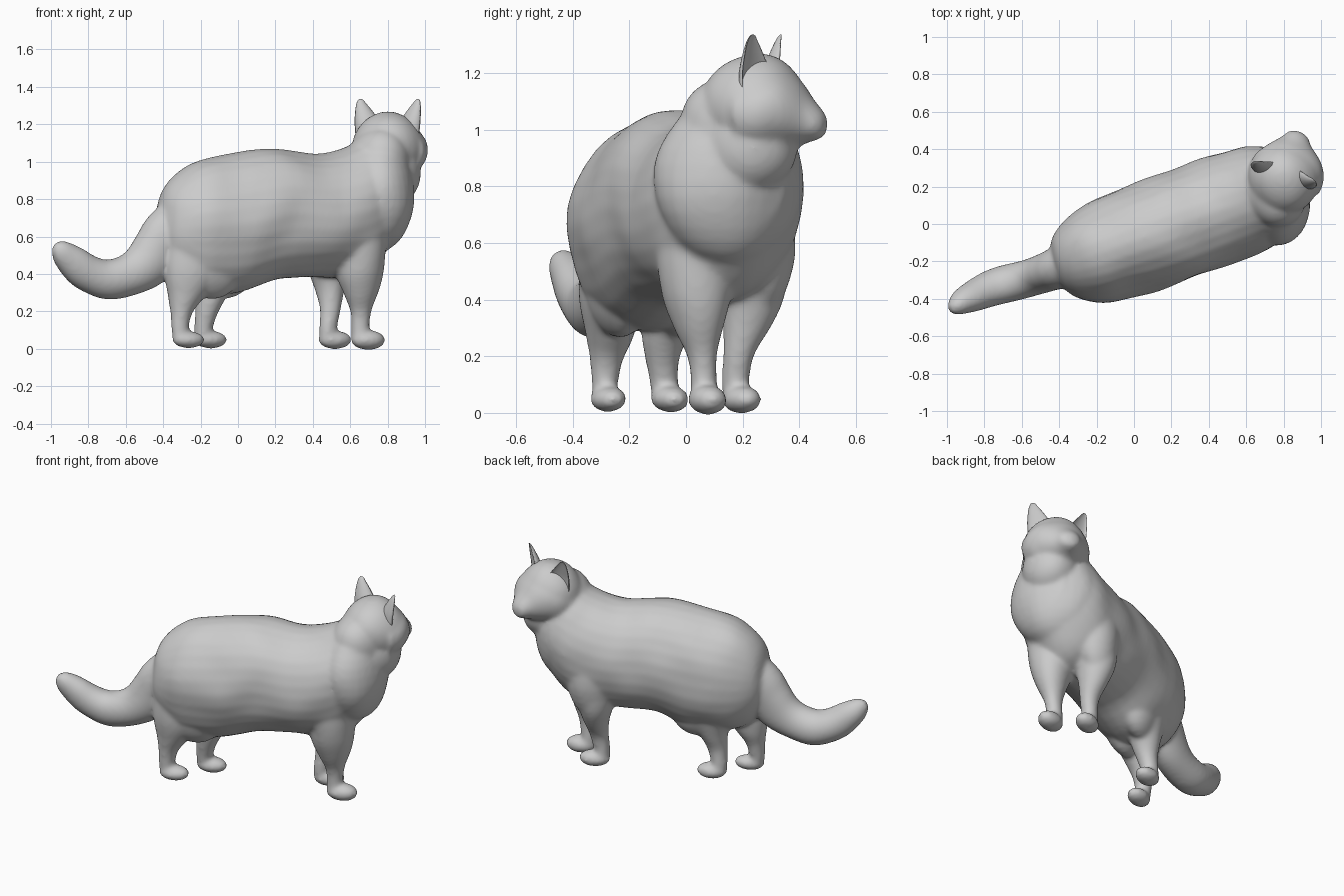
import bpy, bmesh, math
from mathutils import Vector, Matrix

if "Cube" in bpy.data.objects:
    bpy.data.objects.remove(bpy.data.objects["Cube"])

UP = Vector((0, 0, 1))
D = Vector((math.cos(math.radians(20)), math.sin(math.radians(20)), 0))  # body heading
N = Vector((-D.y, D.x, 0))                                             # body sideways
F = Vector((0.31, 0.95, 0)).normalized()                               # head facing
L = Vector((F.y, -F.x, 0))                                             # head sideways


def smooth_rows(rows, steps=4):
    """Catmull-Rom interpolation of rows of numbers."""
    out = []
    for i in range(len(rows) - 1):
        a, b, c, d = (rows[max(0, min(len(rows) - 1, k))] for k in (i - 1, i, i + 1, i + 2))
        for s in range(steps):
            t = s / steps
            out.append([0.5 * (2 * q + (r - p) * t + (2 * p - 5 * q + 4 * r - w) * t * t
                        + (3 * q - p - 3 * r + w) * t ** 3) for p, q, r, w in zip(a, b, c, d)])
    out.append(list(rows[-1]))
    return out


def loft(bm, rings, seg=28, hollow=1.0):
    """Skin through rings (centre, side axis, depth axis); hollow < 0 cups the front."""
    loops = []
    for c, u, v in rings:
        loop = []
        for k in range(seg):
            a = math.tau * k / seg
            s = math.sin(a)
            loop.append(bm.verts.new(c + u * math.cos(a) + v * (s * hollow if s > 0 else s)))
        loops.append(loop)
    for p, q in zip(loops, loops[1:]):
        for k in range(seg):
            bm.faces.new((p[k], p[(k + 1) % seg], q[(k + 1) % seg], q[k]))
    bm.faces.new(loops[0][::-1])
    bm.faces.new(loops[-1])


def ball(bm, centre, fwd, side, r):
    """Ellipsoid with radii r along fwd, side and up."""
    m = Matrix((fwd * r[0], side * r[1], UP * r[2])).transposed().to_4x4()
    m.translation = Vector(centre)
    bmesh.ops.create_uvsphere(bm, u_segments=28, v_segments=16, radius=1, matrix=m)


def finish(bm, name):
    bmesh.ops.recalc_face_normals(bm, faces=bm.faces)
    for f in bm.faces:
        f.smooth = True
    me = bpy.data.meshes.new(name)
    bm.to_mesh(me)
    bm.free()
    ob = bpy.data.objects.new(name, me)
    bpy.context.collection.objects.link(ob)
    return ob


bm = bmesh.new()

# Torso: x of centre, top, bottom, half width
torso = [(-.41, .76, .50, .11), (-.38, .86, .43, .17), (-.31, .945, .35, .225), (-.2, 1.01, .30, .265),
         (0, 1.05, .305, .288), (.2, 1.065, .375, .293), (.4, 1.04, .385, .293), (.55, 1.065, .385, .285),
         (.68, 1.12, .42, .27), (.8, 1.12, .55, .215), (.88, 1.03, .66, .14)]
loft(bm, [(Vector((x, .36 * x - .09, (t + b) / 2)), N * w, UP * ((t - b) / 2))
          for x, t, b, w in smooth_rows(torso)])

# Tail: x, y, z, half width, half depth
tail = [(-.26, -.18, .72, .13, .13), (-.36, -.215, .61, .12, .15), (-.43, -.24, .52, .107, .138),
        (-.51, -.268, .437, .103, .124), (-.6, -.298, .387, .10, .112), (-.71, -.33, .37, .096, .102),
        (-.81, -.365, .405, .09, .095), (-.90, -.405, .475, .078, .085),
        (-.955, -.44, .525, .056, .064), (-.99, -.455, .545, .025, .028)]
rows = smooth_rows(tail)
rings = []
for i, (x, y, z, w, h) in enumerate(rows):
    t = (Vector(rows[min(i + 1, len(rows) - 1)][:3]) - Vector(rows[max(i - 1, 0)][:3])).normalized()
    side = (N - t * N.dot(t)).normalized()
    rings.append((Vector((x, y, z)), side * w, t.cross(side) * h))
loft(bm, rings)

# Legs: x, y, z, radius along body, radius across body
front_near = [(.65, .03, .6, .15, .14), (.65, .035, .42, .13, .12), (.66, .048, .3, .092, .082),
              (.66, .06, .2, .058, .053), (.653, .064, .1, .047, .047), (.66, .064, .03, .05, .05)]
front_far = [(.49, .24, .6, .14, .13), (.49, .23, .42, .105, .115), (.495, .212, .3, .078, .083),
             (.495, .187, .2, .056, .055), (.482, .178, .1, .047, .047), (.485, .185, .03, .05, .05)]
hind_near = [(-.21, -.25, .58, .18, .12), (-.23, -.26, .42, .16, .11), (-.275, -.272, .28, .095, .083),
             (-.30, -.283, .19, .056, .056), (-.308, -.287, .1, .047, .047), (-.30, -.288, .03, .05, .05)]
hind_far = [(-.11, -.04, .58, .18, .12), (-.125, -.045, .42, .155, .11), (-.15, -.068, .28, .085, .085),
            (-.168, -.08, .19, .056, .056), (-.183, -.075, .1, .047, .047), (-.18, -.07, .03, .05, .05)]
for leg in (front_near, front_far, hind_near, hind_far):
    loft(bm, [(Vector((x, y, z)), D * a, N * b) for x, y, z, a, b in smooth_rows(leg)])
    foot = Vector(leg[-1][:3]) + D * .036
    ball(bm, (foot.x, foot.y, .048), D, N, (.092, .063, .049))

# Thighs and shoulders
for x, y in ((-.14, -.235), (-.08, -.03)):
    ball(bm, (x, y, .54), D, N, (.21, .12, .27))
for x, y in ((.64, .03), (.5, .26)):
    ball(bm, (x, y, .62), D, N, (.15, .12, .27))

# Ruff, throat, neck and skull
ball(bm, (.735, .15, .82), D, N, (.195, .27, .30))
ball(bm, (.815, .215, .94), F, L, (.185, .155, .17))
ball(bm, (.75, .17, 1.0), D, N, (.16, .2, .185))
ball(bm, (.80, .245, 1.085), F, L, (.185, .19, .18))

# Face narrowing to the nose: distance ahead, height of centre, half width, half height
face = [(-.02, 1.06, .198, .15), (.06, 1.06, .193, .155), (.12, 1.065, .163, .14), (.165, 1.055, .125, .115),
        (.205, 1.035, .085, .08), (.235, 1.022, .065, .058), (.255, 1.018, .042, .036), (.262, 1.018, .015, .012)]
loft(bm, [(Vector((.805, .245, z)) + F * d, L * w, UP * h) for d, z, w, h in smooth_rows(face)])

cat = finish(bm, "cat_body")
rm = cat.modifiers.new("blend", 'REMESH')
rm.mode = 'VOXEL'
rm.voxel_size = .012
rm.use_smooth_shade = True
sm = cat.modifiers.new("soften", 'SMOOTH')
sm.factor = .5
sm.iterations = 14
# Slight unevenness of the coat
tex = bpy.data.textures.new("fur_unevenness", 'CLOUDS')
tex.noise_scale = .22
tex.noise_depth = 0
dp = cat.modifiers.new("coat", 'DISPLACE')
dp.texture = tex
dp.strength = .02
dp.mid_level = .4

# Ears: cupped cones, turned slightly outward
for name, s in (("left_ear", -1), ("right_ear", 1)):
    bm = bmesh.new()
    side = (L - F * .45 * s).normalized()
    front = (F + L * .45 * s).normalized()
    rings = []
    for out, fwd, z, w in smooth_rows([(.108, .01, 1.14, .078), (.122, .01, 1.21, .069), (.142, .01, 1.27, .047),
                                       (.156, .01, 1.31, .027), (.161, .012, 1.33, .014), (.162, .012, 1.336, .004)]):
        c = Vector((.805, .275, z)) + L * out * s + F * fwd
        rings.append((c, side * w, front * w * .7))
    loft(bm, rings, hollow=-.4)
    finish(bm, name)
